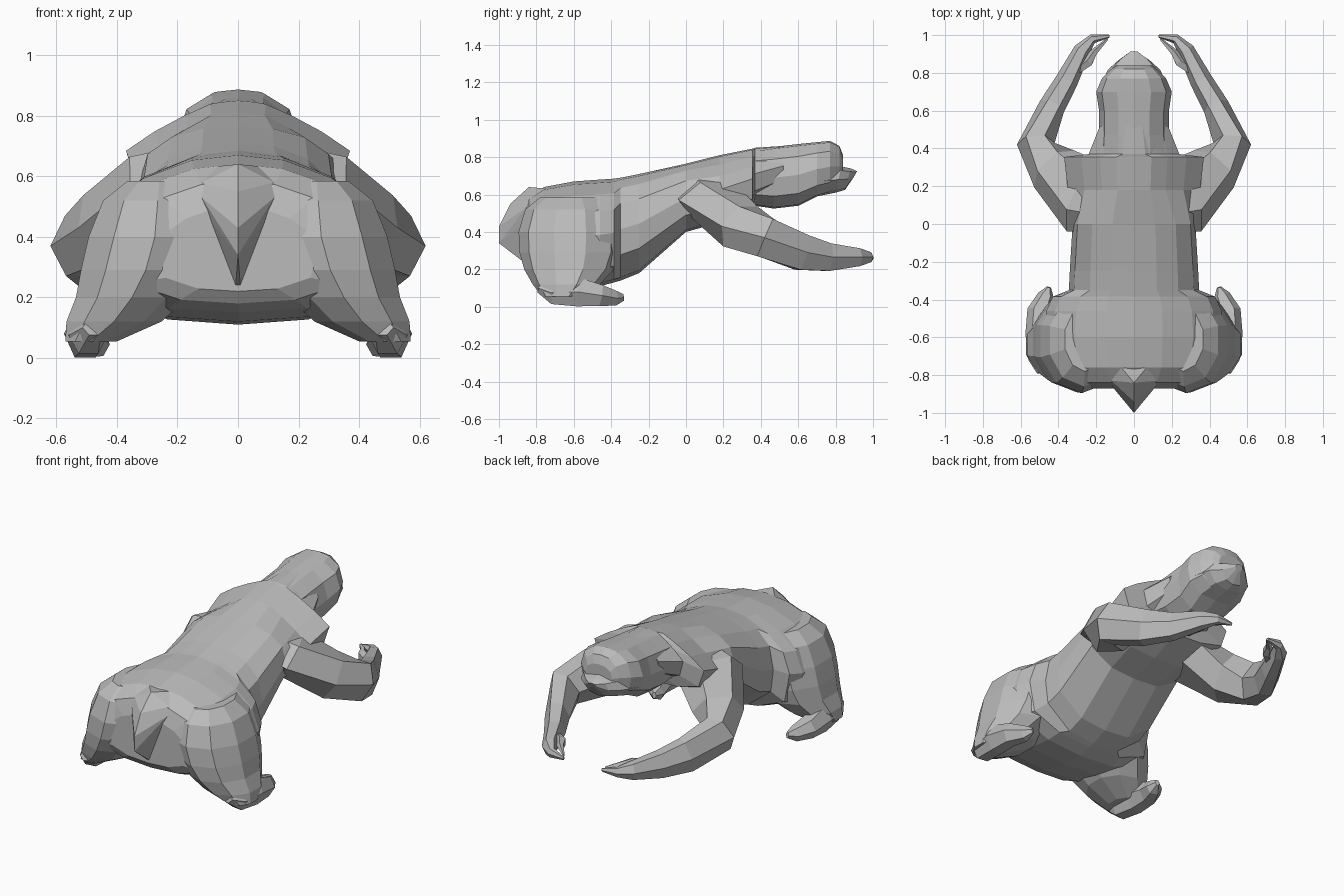
import bpy, bmesh, math
from mathutils import Vector

cube = bpy.data.objects.get("Cube")
if cube:
    bpy.data.objects.remove(cube)

fur = bpy.data.materials.new("plain_grey")
fur.use_nodes = True
GREY = (0.5, 0.5, 0.5, 1)
fur.diffuse_color = GREY
fur.node_tree.nodes["Principled BSDF"].inputs["Base Color"].default_value = GREY


def finish(name, bm, mirror=False):
    bmesh.ops.recalc_face_normals(bm, faces=bm.faces)
    mesh = bpy.data.meshes.new(name)
    bm.to_mesh(mesh)
    bm.free()
    mesh.materials.append(fur)
    ob = bpy.data.objects.new(name, mesh)
    bpy.context.collection.objects.link(ob)
    if mirror:
        ob.modifiers.new("both_sides", "MIRROR")
    return ob


def loft(name, rings, mirror=False):
    """Skin a list of equal-sized point rings and cap both ends."""
    bm = bmesh.new()
    loops = [[bm.verts.new(p) for p in ring] for ring in rings]
    n = len(loops[0])
    for a, b in zip(loops, loops[1:]):
        for i in range(n):
            j = (i + 1) % n
            bm.faces.new((a[i], a[j], b[j], b[i]))
    bm.faces.new(loops[0])
    bm.faces.new(loops[-1])
    return finish(name, bm, mirror)


def section(profile, y, half, top, low, lean=0):
    """Symmetric cross-section across the body at y."""
    pts = profile + [(-u, v) for u, v in reversed(profile[1:-1])]
    return [(u * half, y + lean * v, low + (top - low) * v) for u, v in pts]


def tube(name, stations, sides=6, mirror=True):
    """Limb through stations (x, y, z, half width, half height)."""
    pts = [Vector(s[:3]) for s in stations]
    rings = []
    for i, s in enumerate(stations):
        t = (pts[min(i + 1, len(pts) - 1)] - pts[max(i - 1, 0)]).normalized()
        side = t.cross(Vector((0, 0, 1))).normalized()
        up = side.cross(t)
        rings.append([pts[i] + side * s[3] * math.cos(a) + up * s[4] * math.sin(a)
                      for a in (math.tau * k / sides for k in range(sides))])
    return loft(name, rings, mirror)


# Torso: domed rump, straight waist, sloping shoulders
RUMP = [(0, 1), (.32, .97), (.66, .86), (.9, .7), (1, .48), (.92, .16), (.5, .03), (0, 0)]
WAIST = [(0, 1), (.35, .98), (.68, .9), (.92, .75), (1, .5), (.95, .25), (.5, .03), (0, 0)]
CHEST = [(0, 1), (.25, .98), (.48, .86), (.75, .69), (1, .49), (.9, .15), (.5, .03), (0, 0)]
loft("torso",
     [section(RUMP, *r) for r in (
         (-.87, .26, .5, .22), (-.84, .38, .585, .18), (-.76, .455, .64, .15),
         (-.6, .475, .67, .12), (-.46, .465, .68, .11), (-.385, .43, .685, .13))]
     + [section(WAIST, *r) for r in (
         (-.35, .345, .69, .14), (-.25, .34, .71, .18), (0, .325, .765, .4))]
     + [section(CHEST, *r) for r in (
         (.18, .35, .81, .45), (.355, .37, .845, .53), (.37, .24, .85, .58),
         (.52, .18, .86, .65))])

# Head with neck and flattened face
HEAD = [(0, 1), (.45, .97), (.85, .8), (1, .5), (.9, .2), (.5, .02), (0, 0)]
loft("head", [section(HEAD, *r) for r in (
    (.3, .19, .83, .55), (.47, .185, .855, .525), (.6, .185, .87, .54),
    (.7, .2, .88, .59), (.77, .17, .887, .61), (.82, .12, .86, .64),
    (.84, .09, .81, .68))])

# Jaw and muzzle pointing forward
MUZZLE = [(0, 1), (.8, .85), (1, .5), (.6, .1), (0, 0)]
loft("muzzle", [section(MUZZLE, *r) for r in (
    (.7, .18, .75, .59, .02), (.8, .14, .75, .61, .03),
    (.85, .085, .74, .625, .03), (.895, .025, .725, .69, .02))])

# Rump ridge ending in a short pointed tail
bm = bmesh.new()
for y, z, half in ((-.72, .63, .1), (-.83, .58, .12), (-.855, .53, .12),
                   (-.865, .45, .09), (-.83, .21, .01)):
    bm.verts.new((half, y, z))
    bm.verts.new((-half, y, z))
for y, z in ((-.84, .64), (-.94, .55), (-1, .43), (-1, .34)):
    bm.verts.new((0, y, z))
bmesh.ops.convex_hull(bm, input=bm.verts[:])
finish("tail", bm)


# Hind legs: stacked rounded rings from thigh to ankle
def flat_ring(x, y, z, rx, ry, n=10):
    return [(x + rx * math.cos(a), y + ry * math.sin(a), z)
            for a in (math.tau * (k + .5) / n for k in range(n))]


loft("hind_leg", [flat_ring(*r) for r in (
    (.26, -.61, .585, .11, .17), (.265, -.615, .52, .19, .245),
    (.275, -.62, .4, .23, .275), (.305, -.62, .29, .225, .27),
    (.35, -.625, .2, .195, .24), (.41, -.64, .12, .165, .18),
    (.485, -.66, .055, .09, .11))], True)

# Hind feet with upturned toes
tube("hind_foot", [(.475, -.78, .1, .04, .03), (.495, -.71, .075, .065, .07),
                   (.505, -.58, .08, .07, .09), (.5, -.46, .06, .065, .065),
                   (.465, -.38, .045, .045, .045), (.45, -.335, .05, .012, .02)])

# Long arms: broad shoulder, elbow, wrist and claw
tube("arm", [(.1, .13, .63, .19, .1), (.265, .145, .57, .205, .125),
             (.42, .29, .43, .145, .14), (.52, .425, .37, .1, .125),
             (.435, .62, .29, .07, .11), (.355, .76, .265, .06, .085),
             (.275, .92, .265, .045, .055), (.22, .98, .265, .025, .03),
             (.13, .995, .26, .008, .01)])

# Inner thumb claw
tube("thumb", [(.33, .8, .27, .03, .04), (.24, .86, .28, .03, .035),
               (.21, .91, .28, .02, .025), (.14, .98, .27, .006, .008)], 5)
